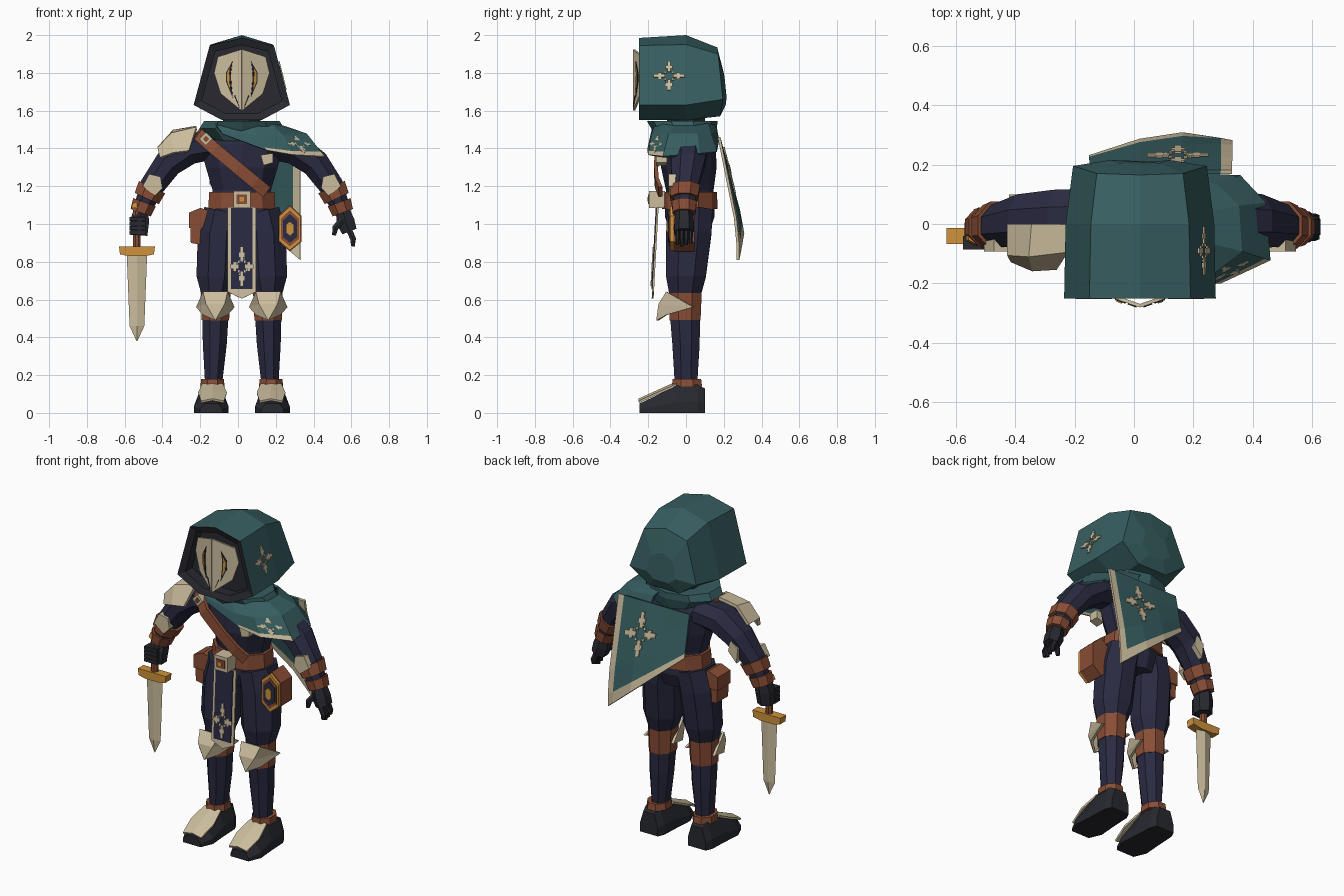
import bpy, bmesh, math
from mathutils import Vector

CX = 0.02  # body axis; all parts are written relative to it


def colour(name, r, g, b):
    m = bpy.data.materials.new(name)
    m.diffuse_color = (r, g, b, 1)
    return m


TEAL = colour("teal_cloth", .038, .112, .118)
NAVY = colour("navy_cloth", .023, .023, .054)
BROWN = colour("brown_leather", .25, .075, .036)
DARK = colour("black_leather", .021, .022, .029)
GOLD = colour("gold", .62, .29, .045)
CREAM = colour("cream_plate", .60, .51, .34)


def mesh(name, verts, faces, mats, solid=0, idx=None):
    mats = mats if isinstance(mats, (list, tuple)) else [mats]
    me = bpy.data.meshes.new(name)
    me.from_pydata([(v[0] + CX, v[1], v[2]) for v in verts], [], faces)
    for m in mats:
        me.materials.append(m)
    for i, k in enumerate(idx or []):
        me.polygons[i].material_index = k
    bm = bmesh.new()
    bm.from_mesh(me)
    bmesh.ops.recalc_face_normals(bm, faces=bm.faces)
    bm.to_mesh(me)
    bm.free()
    ob = bpy.data.objects.new(name, me)
    bpy.context.collection.objects.link(ob)
    if solid:
        mod = ob.modifiers.new("thickness", 'SOLIDIFY')
        mod.thickness, mod.offset = solid, 0
    return ob


def loft(name, rings, mats, ring_mat=None):
    """Closed skin through rings of equal length, capped at both ends."""
    n = len(rings[0])
    verts = [p for r in rings for p in r]
    faces, idx = [], []
    for k in range(len(rings) - 1):
        for i in range(n):
            j = (i + 1) % n
            faces.append((k*n + i, k*n + j, k*n + n + j, k*n + n + i))
            idx.append(ring_mat[k] if ring_mat else 0)
    faces += [tuple(range(n)), tuple(range(len(verts) - n, len(verts)))]
    idx += [ring_mat[0], ring_mat[-1]] if ring_mat else [0, 0]
    return mesh(name, verts, faces, mats, idx=idx)


def limb(name, pts, mat, n=8, s=1):
    """Tube through (x, y, z, radius across, radius along y)."""
    rings, k = [], 1 / math.cos(math.pi / n)
    c = [Vector((s * p[0], p[1], p[2])) for p in pts]
    for i, p in enumerate(pts):
        d = (c[min(i + 1, len(c) - 1)] - c[max(i - 1, 0)]).normalized()
        v = Vector((0, 1, 0))
        u = d.cross(v).normalized()
        angs = [2 * math.pi * (j + .5) / n for j in range(n)]
        rings.append([c[i] + u * p[3] * k * math.cos(a) + v * p[4] * k * math.sin(a) for a in angs])
    return loft(name, rings, mat)


def prism(name, outline, y0, y1, mat):
    return loft(name, [[(x, y, z) for x, z in outline] for y in (y0, y1)], mat)


def box(name, x0, x1, y0, y1, z0, z1, mat):
    return prism(name, [(x0, z0), (x1, z0), (x1, z1), (x0, z1)], y0, y1, mat)


def sheet(name, rows, mats, solid, rule=None):
    w = len(rows[0])
    cells = [(r, c) for r in range(len(rows) - 1) for c in range(w - 1)]
    faces = [(r*w + c, r*w + c + 1, r*w + w + c + 1, r*w + w + c) for r, c in cells]
    return mesh(name, [p for r in rows for p in r], faces, mats, solid,
                [rule(r, c) for r, c in cells] if rule else None)


def emblem(name, a, b, c, d):
    """Thin cross motif mapped onto the quad a-b-c-d."""
    a, b, c, d = map(Vector, (a, b, c, d))
    rects = [(.45, .62, .55, .95), (.40, .72, .60, .82), (.36, .58, .42, .64), (.56, .66, .6, .7)]
    verts, faces = [], []
    for q in range(4):
        for x0, y0, x1, y1 in rects:
            faces.append(tuple(range(len(verts), len(verts) + 4)))
            for u, v in ((x0, y0), (x1, y0), (x1, y1), (x0, y1)):
                for _ in range(q):
                    u, v = 1 - v, u
                verts.append(a.lerp(b, u).lerp(d.lerp(c, u), v))
    mesh(name, verts, faces, CREAM, .006)


# Hood with dark rim, recessed face opening and faceted back
def hood_ring(h):
    return [(x, y, z) for x, y, z in h] + [(-x, y, z) for x, y, z in h[:0:-1] if x]


def flat(y, half):
    return hood_ring([(x, y, z) for x, z in half])


opening = [(0, 1.985), (.17, 1.945), (.255, 1.63), (.105, 1.55)]
inner = [(x * .83, 1.76 + (z - 1.76) * .83) for x, z in opening]
loft("hood", [
    flat(-.17, inner), flat(-.235, inner), flat(-.25, opening),
    flat(0, [(0, 2.0), (.165, 1.95), (.25, 1.63), (.105, 1.55)]),
    hood_ring([(0, .165, 1.935), (.145, .17, 1.9), (.225, .195, 1.66), (.1, .18, 1.57)]),
    hood_ring([(0, .2, 1.8), (.07, .205, 1.77), (.1, .215, 1.67), (.05, .21, 1.63)])],
    [TEAL, DARK], [1, 1, 0, 0, 0])
emblem("hood_emblem", (.238, -.18, 1.70), (.236, 0, 1.70), (.194, 0, 1.87), (.196, -.18, 1.87))


# Mask with folded centre ridge, eye slits and chin grooves
def on_mask(pts, s, lift=0):
    return [(s * x, -.275 + .35 * x - lift, z) for x, z in pts]


for s, side in ((1, "left"), (-1, "right")):
    half = [(0, 1.925), (.125, 1.885), (.145, 1.80), (.11, 1.69), (0, 1.60)]
    mesh("mask_" + side, on_mask(half, s), [range(5)], CREAM, .012)
    slit = [(.05, 1.86), (.084, 1.80), (.082, 1.75), (.048, 1.67), (.056, 1.75), (.058, 1.80)]
    glow = [(.062, 1.83), (.078, 1.80), (.076, 1.75), (.06, 1.71), (.064, 1.75), (.066, 1.80)]
    groove = [(.035, 1.68), (.041, 1.68), (.012, 1.615)]
    for nm, pts, mat, lift in (("eye_slit_", slit, DARK, .008), ("eye_", glow, GOLD, .012),
                               ("chin_groove_", groove, DARK, .008)):
        mesh(nm + side, on_mask(pts, s, lift), [range(len(pts))], mat, .004)

# Torso, hips, neck and collar
limb("torso", [(0, .02, 1.08, .16, .125), (0, .02, 1.18, .155, .12), (0, .015, 1.3, .19, .14),
               (0, .015, 1.42, .22, .135), (0, .01, 1.5, .13, .1)], NAVY, 10)
limb("hips", [(0, .02, .96, .12, .1), (0, .02, 1.04, .19, .125), (0, .02, 1.1, .165, .125)], NAVY, 10)
limb("neck", [(0, 0, 1.45, .1, .1), (0, 0, 1.58, .1, .1)], DARK)
limb("collar", [(0, 0, 1.44, .15, .14), (0, -.01, 1.505, .225, .165), (0, -.02, 1.545, .2, .178)], TEAL, 10)

# Shoulder cape, from the neck out over one arm
neck = [(-.14, -.15, 1.53), (.05, -.16, 1.53), (.15, -.12, 1.53), (.22, -.06, 1.515),
        (.22, .04, 1.515), (.17, .11, 1.53), (.05, .14, 1.53)]
mid = [(-.12, -.175, 1.5), (.09, -.185, 1.46), (.22, -.18, 1.465), (.34, -.09, 1.475),
       (.33, .06, 1.475), (.26, .13, 1.47), (.08, .16, 1.5)]
hem = [(-.1, -.18, 1.475), (.13, -.2, 1.39), (.27, -.195, 1.365), (.435, -.12, 1.355),
       (.42, .07, 1.37), (.335, .16, 1.38), (.1, .17, 1.44)]
edge = [Vector(m).lerp(Vector(h), .8) for m, h in zip(mid, hem)]
sheet("shoulder_cape", [neck, mid, edge, hem], [TEAL, CREAM], .012,
      lambda r, c: int(r == 2 and c in (1, 2)))
emblem("shoulder_emblem", (.25, -.2, 1.38), (.41, -.135, 1.37), (.33, -.105, 1.47), (.225, -.187, 1.47))


# Back cape with pale border on its long edge and hem
def cape(t, s):
    z = 1.46 + (.81 + .40 * t - 1.46) * s
    return (.31 - .48 * t, .175 + .10 * min(1, (1.46 - z) / .5) + .03 * math.sin(math.pi * t) * s, z)


cols, rows = (0, .08, .35, .65, 1), (0, .33, .66, .89, 1)
sheet("back_cape", [[cape(t, s) for t in cols] for s in rows], [TEAL, CREAM], .014,
      lambda r, c: int(r == 3 or c == 0))
emblem("cape_emblem", *[Vector(cape(t, s)) + Vector((0, .014, 0))
                        for t, s in ((.14, .58), (.62, .72), (.62, .08), (.14, .08))])

# Belt, buckle, bandolier and chest plates
limb("belt", [(0, .02, 1.08, .178, .14), (0, .02, 1.17, .172, .137)], BROWN, 10)
box("buckle", -.045, .045, -.195, -.11, 1.085, 1.175, CREAM)
box("buckle_inset", -.028, .028, -.2, -.19, 1.105, 1.155, BROWN)
box("buckle_pin", -.012, .012, -.205, -.195, 1.12, 1.142, GOLD)
path = [(-.215, .0, 1.5), (-.225, -.09, 1.47), (-.14, -.15, 1.395), (-.02, -.16, 1.295),
        (.07, -.155, 1.22), (.13, -.135, 1.17)]
sheet("bandolier", [[(x - .02, y, z - .026), (x + .02, y, z + .026)] for x, y, z in path], BROWN, .02)
prism("bandolier_buckle", [(-.225, 1.45), (-.19, 1.485), (-.155, 1.45), (-.19, 1.415)], -.15, -.11, CREAM)
prism("bandolier_buckle_inset", [(-.205, 1.45), (-.19, 1.467), (-.173, 1.45), (-.19, 1.433)], -.157, -.14, BROWN)
prism("chest_plate", [(.10, 1.365), (.165, 1.375), (.165, 1.325), (.115, 1.31)], -.16, -.1, CREAM)

# Front tabard
front = [(-.075, 1.09), (.075, 1.09), (.075, .64), (0, .605), (-.075, .64)]
tab_y = lambda z: -.15 - .055 * (1.09 - z)
mesh("tabard_border", [(x, tab_y(z), z) for x, z in front], [range(5)], CREAM, .01)
panel = [(-.058, 1.085), (.058, 1.085), (.058, .655), (-.058, .655)]
mesh("tabard_panel", [(x, tab_y(z) - .007, z) for x, z in panel], [range(4)], NAVY, .006)
emblem("tabard_emblem", *[(x, tab_y(z) - .012, z) for x, z in
                          ((-.07, .66), (.07, .66), (.07, .89), (-.07, .89))])

# Belt pouches
prism("side_pouch", [(-.27, .9), (-.19, .885), (-.165, 1.06), (-.22, 1.08), (-.275, 1.05)], -.05, .06, BROWN)
prism("side_pouch_flap", [(-.28, .98), (-.2, .98), (-.165, 1.07), (-.22, 1.085), (-.28, 1.06)], -.057, .067, BROWN)


def hexagon(k):
    return [(.255 + x * k, .975 + z * k) for x, z in
            ((0, .125), (.06, .07), (.06, -.07), (0, -.12), (-.06, -.07), (-.06, .07))]


for nm, k, y, mat in (("hip_case", 1, -.065, BROWN), ("hip_case_frame", .95, -.085, GOLD),
                      ("hip_case_ring", .78, -.09, BROWN), ("hip_case_face", .62, -.095, NAVY),
                      ("hip_case_gem", .3, -.1, GOLD)):
    prism(nm, hexagon(k), y, .045 if k == 1 else -.05, mat)

# Arms and legs, mirrored
for s, side in ((1, "left"), (-1, "right")):
    limb("arm_" + side, [(.14, .02, 1.42, .075, .1), (.28, .015, 1.4, .085, .1), (.39, .01, 1.32, .075, .09),
                         (.475, -.005, 1.2, .065, .07), (.535, -.01, 1.06, .045, .05)], NAVY, 8, s)
    limb("forearm_band_" + side, [(.475, -.005, 1.195, .077, .08), (.503, -.01, 1.135, .07, .073)], BROWN, 8, s)
    limb("wrist_band_" + side, [(.515, -.01, 1.115, .064, .066), (.535, -.01, 1.06, .057, .06)], BROWN, 8, s)
    prism("forearm_plate_" + side, [(s * x, z) for x, z in
          ((.43, 1.25), (.49, 1.265), (.525, 1.2), (.46, 1.15), (.42, 1.19))], -.092, -.05, CREAM)
    limb("thigh_" + side, [(.1, .02, 1.07, .1, .12), (.125, .015, .95, .108, .12),
                           (.135, .0, .72, .105, .105), (.14, -.005, .61, .07, .08)], NAVY, 8, s)
    limb("knee_strap_" + side, [(.138, -.005, .635, .078, .088), (.14, -.005, .49, .073, .082)], BROWN, 8, s)
    limb("shin_" + side, [(.14, -.005, .52, .07, .08), (.143, .0, .36, .063, .072),
                          (.15, .0, .13, .043, .058)], NAVY, 8, s)
    limb("ankle_strap_" + side, [(.155, .005, .18, .06, .075), (.155, .005, .14, .064, .08)], BROWN, 8, s)
    # Knee guard folded around a centre point
    kv = [(-.06, -.1, .64), (.06, -.1, .64), (.045, -.14, .575), (-.045, -.14, .575), (.095, .04, .56),
          (-.095, .04, .56), (0, -.15, .49), (.06, -.1, .52), (-.06, -.1, .52)]
    mesh("knee_guard_" + side, [(s * (.14 + x), y, z) for x, y, z in kv],
         [(0, 1, 2, 3), (3, 2, 6), (1, 4, 2), (2, 4, 7, 6), (0, 3, 5), (3, 6, 8, 5)], CREAM, .015)
    # Boot and toe plate
    loft("boot_" + side, [[(s * (.162 + x * w), y, z * h) for x, z in
         ((-1, 0), (1, 0), (1, .4), (.6, 1), (-.6, 1), (-1, .4))]
         for y, w, h in ((.1, .06, .13), (.06, .078, .15), (-.05, .083, .145), (-.17, .092, .085), (-.245, .06, .05))], DARK)
    sheet("toe_plate_" + side, [[(s * (.155 + x * w), y, z - abs(x) * .012) for x in (-1, 0, 1)]
          for y, w, z in ((-.05, .055, .16), (-.15, .075, .115), (-.25, .06, .07))], CREAM, .012)

# Shoulder guard and elbow plate on the sword arm
sheet("shoulder_guard", [
    [(-.44, .0, 1.40), (-.36, .0, 1.49), (-.24, .0, 1.51)],
    [(-.44, -.1, 1.40), (-.37, -.105, 1.475), (-.24, -.09, 1.505)],
    [(-.43, -.12, 1.35), (-.36, -.15, 1.375), (-.28, -.145, 1.385)]], CREAM, .02)
prism("elbow_plate", [(-.44, 1.29), (-.39, 1.33), (-.375, 1.26), (-.43, 1.2)], .07, .1, CREAM)

# Open hand
limb("open_hand", [(.535, -.01, 1.07, .038, .04), (.55, -.01, 1.01, .048, .045), (.57, -.01, .96, .04, .045)], DARK, 6)
for i in range(4):
    y = -.045 + .023 * i
    limb("finger_%d" % (i + 1), [(.565, y, .975, .016, .011), (.59, y, .92, .015, .01),
                                 (.588, y, .882 + .008 * abs(i - 1), .01, .008)], DARK, 6)
limb("thumb", [(.53, -.04, 1.02, .018, .016), (.495, -.05, .98, .016, .014), (.488, -.05, .94, .01, .01)], DARK, 6)

# Fist gripping the sword
limb("fist", [(-.535, -.015, 1.07, .038, .04), (-.54, -.025, 1.02, .05, .05), (-.545, -.03, .94, .045, .045)], DARK, 6)
for i in range(4):
    z = .945 + .024 * i
    box("curled_finger_%d" % (i + 1), -.595, -.51, -.085, -.04, z, z + .021, DARK)
limb("sword_grip", [(-.555, -.04, .87, .02, .02), (-.555, -.04, 1.1, .02, .02)], BROWN)
limb("sword_pommel", [(-.555, -.04, 1.085, .03, .03), (-.555, -.04, 1.112, .022, .022)], GOLD, 6)
prism("sword_guard", [(-.65, .88), (-.645, .84), (-.6, .83), (-.51, .83), (-.465, .84), (-.46, .88)], -.068, -.014, GOLD)
loft("sword_blade", [[(-.555 - w, -.04, z), (-.555, -.04 - t, z), (-.555 + w, -.04, z), (-.555, -.04 + t, z)]
     for w, t, z in ((.054, .016, .84), (.039, .013, .46), (.002, .002, .38))], CREAM)
